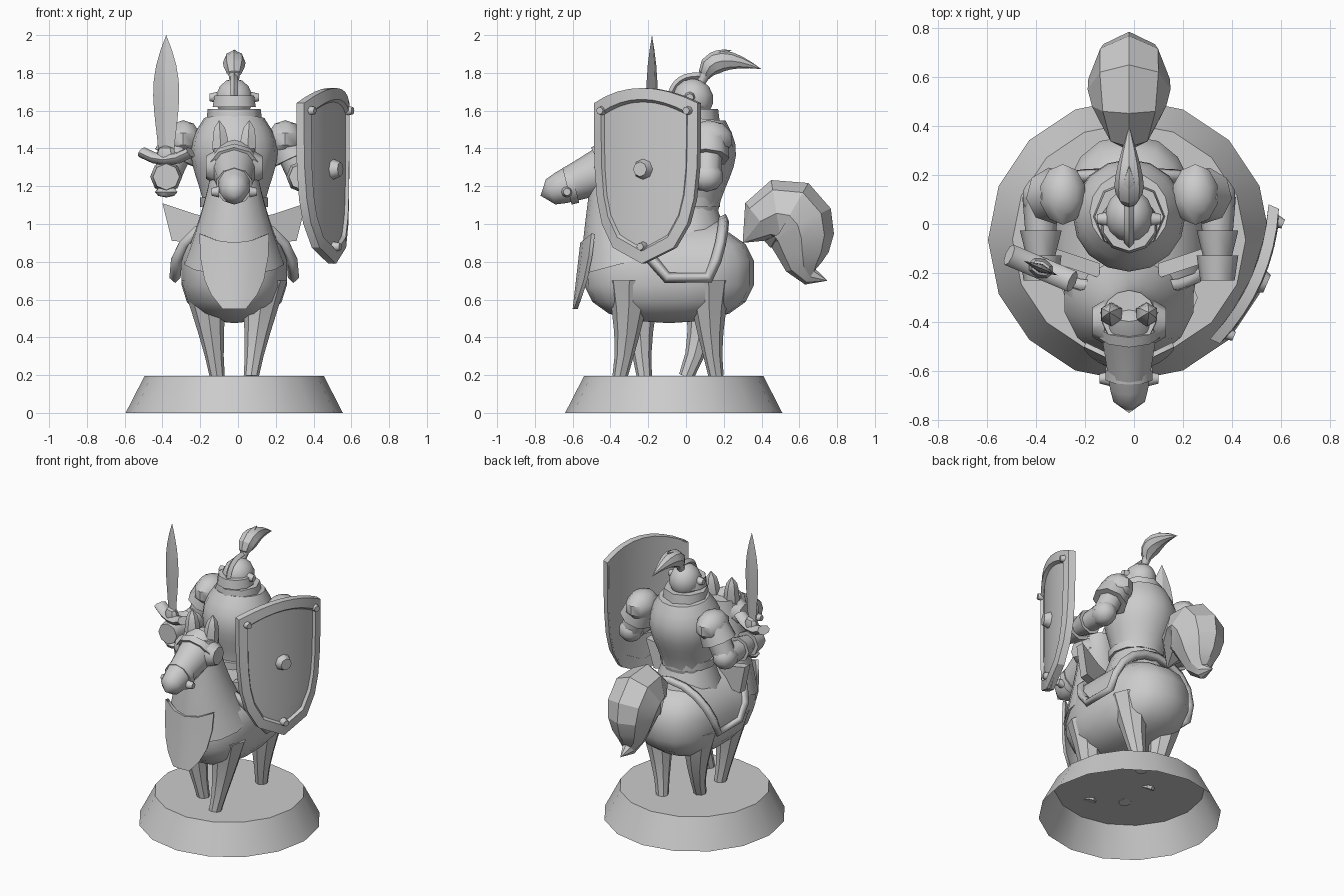
import bpy, bmesh
from math import sin, cos, pi, tau, radians
from mathutils import Vector, Matrix

if "Cube" in bpy.data.objects:
    bpy.data.objects.remove(bpy.data.objects["Cube"], do_unlink=True)

CENTRE = -0.02  # middle plane of horse and rider
SIDES = (("right", -1), ("left", 1))
ACROSS = Vector((1, 0, 0))
grey = bpy.data.materials.new("plain_grey")
grey.use_nodes = True
grey.diffuse_color = (0.6, 0.6, 0.6, 1)
for node in grey.node_tree.nodes:
    if node.type == 'BSDF_PRINCIPLED':
        node.inputs["Base Color"].default_value = grey.diffuse_color


def finish(name, bm, sharp=40, thickness=0):
    """Turn a bmesh into an object, smooth below the sharp angle."""
    bmesh.ops.remove_doubles(bm, verts=bm.verts, dist=0.001)
    bmesh.ops.recalc_face_normals(bm, faces=bm.faces)
    for face in bm.faces:
        face.smooth = True
    for edge in bm.edges:
        edge.smooth = len(edge.link_faces) == 2 and edge.calc_face_angle(0) < radians(sharp)
    mesh = bpy.data.meshes.new(name)
    bm.to_mesh(mesh)
    bm.free()
    mesh.materials.append(grey)
    ob = bpy.data.objects.new(name, mesh)
    bpy.context.collection.objects.link(ob)
    if thickness:
        solid = ob.modifiers.new("thickness", 'SOLIDIFY')
        solid.thickness = thickness
        solid.offset = 0
    return ob


def bridge(bm, rings, closed=True):
    for lower, upper in zip(rings, rings[1:]):
        count = len(lower)
        for i in range(count if closed else count - 1):
            j = (i + 1) % count
            bm.faces.new((lower[i], lower[j], upper[j], upper[i]))


def dome(t, power):
    """Fullness along a part, rounded off at both ends."""
    return max(0, 1 - abs(t + t - 1) ** power) ** 0.5


def curve_point(points, t):
    points = [Vector(p) for p in points]
    while len(points) > 1:
        points = [a.lerp(b, t) for a, b in zip(points, points[1:])]
    return points[0]


def sweep(name, path, radius, wide=1.0, sides=12, steps=8, sharp=45, middle=CENTRE):
    """Skin a Bezier path of (x, y, z); radius is a rule along the path."""
    bm = bmesh.new()
    rings = []
    for k in range(steps + 1):
        t = k / steps
        ahead = curve_point(path, min(1, t + 0.01)) - curve_point(path, max(0, t - 0.01))
        up = ACROSS.cross(ahead).normalized()
        spot = curve_point(path, t) + ACROSS * middle
        turns = [tau * i / sides for i in range(sides)]
        rings.append([bm.verts.new(spot + radius(t) * (up * cos(a) + ACROSS * wide * sin(a))) for a in turns])
    bridge(bm, rings)
    bm.faces.new(rings[0])
    bm.faces.new(rings[-1])
    return finish(name, bm, sharp)


def rod(name, start, end, r1, r2, sides=8, middle=CENTRE):
    start, end = (Vector(p) + ACROSS * middle for p in (start, end))
    bm = bmesh.new()
    turn = (end - start).to_track_quat('Z', 'Y').to_matrix().to_4x4()
    bmesh.ops.create_cone(bm, cap_ends=True, segments=sides, radius1=r1, radius2=r2,
                          depth=(end - start).length, matrix=Matrix.Translation((start + end) / 2) @ turn)
    return finish(name, bm, 50)


def ball(name, centre, size, bulge=1.0, sides=12, middle=CENTRE):
    bm = bmesh.new()
    bmesh.ops.create_uvsphere(bm, u_segments=sides, v_segments=sides // 2, radius=1)
    for v in bm.verts:
        v.co = [c + middle * (axis == 0) + s * abs(x) ** bulge * (1 if x > 0 else -1)
                for axis, (c, s, x) in enumerate(zip(centre, size, v.co))]
    return finish(name, bm)


def sheet(name, rows, thickness):
    bm = bmesh.new()
    bridge(bm, [[bm.verts.new(p) for p in row] for row in rows], closed=False)
    return finish(name, bm, 40, thickness)


# Base, open underneath
bm = bmesh.new()
corners = [tau * i / 16 for i in range(16)]
rings = [[bm.verts.new((CENTRE + r * cos(a), r * sin(a) - 0.065, z)) for a in corners]
         for r, z in ((0.575, 0), (0.475, 0.195))]
bridge(bm, rings)
bm.faces.new(rings[1])
finish("round_base", bm)

# Horse body, neck and head
ball("horse_body", (0, -0.09, 0.74), (0.285, 0.455, 0.265), bulge=0.8, sides=18)
sweep("horse_neck", ((0, -0.3, 0.8), (0, -0.38, 1.1), (0, -0.38, 1.4)),
      lambda t: 0.11 + 0.16 * (1 - t) ** 1.5, sides=14)
sweep("horse_head", ((0, -0.3, 1.35), (0, -0.5, 1.25), (0, -0.77, 1.15)),
      lambda t: (0.15 - 0.08 * t) * dome(t, 8), wide=0.95, sides=10, steps=10)
sweep("noseband", ((0, -0.59, 1.21), (0, -0.63, 1.2)), lambda t: 0.1, sides=10, steps=1)
sweep("browband", ((0, -0.4, 1.3), (0, -0.44, 1.28)), lambda t: 0.14, sides=10, steps=1)
for side, s in SIDES:
    rod(side + "_bit_ring", (s * 0.08, -0.63, 1.17), (s * 0.12, -0.63, 1.17), 0.03, 0.02)
    rod(side + "_cheek_stud", (s * 0.1, -0.4, 1.3), (s * 0.15, -0.4, 1.3), 0.09, 0.06)
    sweep(side + "_horse_ear", ((s * 0.07, -0.37, 1.38), (s * 0.08, -0.36, 1.55)),
          lambda t: 0.05 * dome(t / 2 + 0.5, 2), sides=6, steps=4)

# Legs in mid stride
for name, s, hip, foot in (("front_right_leg", -1, -0.25, -0.22), ("front_left_leg", 1, -0.3, -0.35),
                           ("back_right_leg", -1, 0.1, 0), ("back_left_leg", 1, 0.12, 0.16)):
    sweep(name, ((s * 0.16, hip, 0.7), (s * 0.12, hip, 0.4), (s * 0.09, foot, 0.19)),
          lambda t: 0.04 + 0.08 * (1 - t) ** 1.5, sides=8, steps=4, sharp=30)

# Tail, swelling then curling to a tip
sweep("horse_tail", ((0, 0.3, 0.9), (0, 0.5, 1.25), (0, 0.8, 1), (0, 0.45, 0.7), (0, 0.75, 0.7)),
      lambda t: 0.2 * sin(pi * t ** 0.7), wide=0.85, sides=8, steps=9, sharp=20)

# Chest cloth hanging in front
rows = []
for t in (0, 0.3, 0.6, 0.8, 1):
    spread = [f * (0.18 - 0.12 * t ** 3) for f in (-1, -0.5, 0, 0.5, 1)]
    rows.append([(CENTRE + x, 1.8 * x * x - 0.55 - 0.04 * t, 0.9 - 0.35 * t + 1.5 * x * x * (1 - t)) for x in spread])
sheet("chest_cloth", rows, 0.02)


# Saddle cloth with a raised border
def over_back(y, turn, grow=0.0):
    angle = turn * radians(95)
    return (CENTRE + (0.305 + grow) * sin(angle), y, 0.74 + (0.275 + grow) * cos(angle))


turns = [i / 5 for i in range(-5, 6)]
front_edge = [(0.16 * abs(t) ** 3 - 0.26, t) for t in turns]
back_edge = [(0.2 - 0.08 * abs(t) ** 3, t) for t in turns]
sheet("saddle_cloth", [[over_back(a + (b - a) * k / 3, t) for k in range(4)]
                       for (a, t), (b, t) in zip(front_edge, back_edge)], 0.02)
border = bpy.data.curves.new("saddle_border", 'CURVE')
border.dimensions = '3D'
border.bevel_depth = 0.03
border.bevel_resolution = 0
spline = border.splines.new('POLY')
trail = [over_back(y, t, 0.01) for y, t in front_edge + back_edge[::-1]]
spline.points.add(len(trail) - 1)
for point, place in zip(spline.points, trail):
    point.co = (*place, 1)
spline.use_cyclic_u = True
border.materials.append(grey)
bpy.context.collection.objects.link(bpy.data.objects.new("saddle_border", border))
rod("saddle_seat", (0, 0, 0.9), (0, 0, 1.1), 0.23, 0.16, sides=12)
for side, s in SIDES:
    bm = bmesh.new()
    flap = [(0.12, 0.9), (0.12, 1.04), (0.2, 1.05), (0.38, 1.11), (0.33, 0.91)]
    rings = [[bm.verts.new((CENTRE + s * x, y + x / 3, z)) for x, z in flap] for y in (-0.26, -0.2)]
    bridge(bm, rings)
    for ring in rings:
        bm.faces.new(ring)
    finish(side + "_saddle_flap", bm)

# Rider body and helmet
sweep("breastplate", ((0, 0.01, 1.08), (0, 0.05, 1.56)), lambda t: 0.16 + 0.07 * sin(pi * t ** 1.5), sides=16)
rod("belt", (0, 0, 1.09), (0, 0, 1.14), 0.18, 0.18, sides=12)
rod("collar", (0, 0.03, 1.53), (0, 0.03, 1.61), 0.15, 0.14)
ball("helmet", (0, 0.035, 1.66), (0.1, 0.11, 0.11), sides=14)
rod("visor_rim", (0, 0, 1.62), (0, 0, 1.68), 0.12, 0.11, sides=10)
sweep("helmet_crest", ((0, -0.08, 1.67), (0, -0.06, 1.8), (0, 0.1, 1.78)), lambda t: 0.02, sides=4)
rod("plume_socket", (0, 0.07, 1.73), (0, 0.1, 1.79), 0.02, 0.03)
sweep("plume", ((0, 0.1, 1.75), (0, 0.1, 1.9), (0, 0.25, 1.88), (0, 0.4, 1.82)),
      lambda t: 0.06 * sin(pi * t ** 0.7), sides=8, sharp=30)
sweep("plume_curl", ((0, 0.1, 1.8), (0, 0.13, 1.9), (0, 0.24, 1.92)),
      lambda t: 0.035 * sin(pi * t ** 0.7), sides=6, sharp=30)

# Arms
for side, s in SIDES:
    shoulder, elbow = Vector((s * 0.27, 0.12, 1.45)), Vector((s * 0.36, 0.11, 1.25))
    hand = elbow - Vector((0, 0.34, 0))
    cuff, wrist = elbow.lerp(hand, 0.4), elbow.lerp(hand, 0.7)
    ball(side + "_shoulder_plate", shoulder, (0.1, 0.13, 0.1), sides=10)
    rod(side + "_shoulder_skirt", shoulder, shoulder.lerp(elbow, 0.5), 0.1, 0.115)
    rod(side + "_upper_arm", shoulder, elbow, 0.08, 0.075)
    ball(side + "_elbow", elbow, (0.08, 0.09, 0.08), sides=10)
    rod(side + "_forearm", elbow, wrist, 0.075, 0.055)
    rod(side + "_gauntlet_cuff", cuff, wrist, 0.085, 0.06)
    rod(side + "_fist", wrist, hand, 0.085, 0.07)
    rod(side + "_helmet_stud", (s * 0.09, 0.02, 1.67), (s * 0.13, 0.02, 1.67), 0.03, 0.02)

# Sword, built edge-on and turned to its grip angle
sword = [sweep("sword_blade", ((0, 0, 1.36), (0, 0, 2)), lambda t: 0.075 * sin(pi * (0.2 + 0.8 * t ** 1.5)),
               wide=0.25, sides=4, sharp=15, middle=0),
         sweep("sword_guard", ((0, -0.14, 1.38), (0, 0, 1.3), (0, 0.14, 1.38)), lambda t: 0.03,
               wide=1.5, sides=8, steps=4, middle=0),
         ball("guard_block", (0, 0, 1.36), (0.04, 0.06, 0.06), sides=8, middle=0),
         rod("sword_grip", (0, 0, 1.17), (0, 0, 1.33), 0.03, 0.03, middle=0),
         ball("sword_pommel", (0, 0, 1.17), (0.045, 0.065, 0.03), sides=8, middle=0)]
for part in sword:
    part.location = (-0.38, -0.18, 0)
    part.rotation_euler.z = radians(-113)


# Shield, bowed across its width
def on_shield(u, z, lift=0.0):
    out = lift - 0.6 * u * u
    return Vector((0.51 + 0.4 * u + 0.915 * out, -0.23 + 0.915 * u - 0.4 * out, z))


fan = [f / 4 for f in range(-4, 5)]
grid = [[(0.3 * f * (1 - t ** 4) ** 0.5, 1.64 - 0.85 * t + 0.08 * (1 - f * f) * (t == 0)) for f in fan]
        for t in (0, 0.2, 0.4, 0.6, 0.75, 0.9, 1)]
sheet("shield_panel", [[on_shield(u * 0.97, z, -0.02) for u, z in row] for row in grid], 0.03)
rim = grid[0] + [row[-1] for row in grid[1:]] + [row[0] for row in grid[-2:0:-1]]
bm = bmesh.new()
bridge(bm, [[bm.verts.new(on_shield(u * k, 1.28 + (z - 1.28) * (0.2 + 0.8 * k), lift)) for u, z in rim]
            for k, lift in ((1, -0.035), (1, 0.01), (0.83, 0.015), (0.78, -0.01), (0.78, -0.035), (1, -0.035))])
finish("shield_frame", bm, 25)
for name, u, z, r in (("shield_boss", 0, 1.29, 0.06), ("front_rivet", -0.25, 1.6, 0.03),
                      ("back_rivet", 0.25, 1.6, 0.03), ("bottom_rivet", 0, 0.88, 0.03)):
    rod(name, on_shield(u, z, -0.02), on_shield(u, z, 0.035), r, r * 0.65, middle=0)
